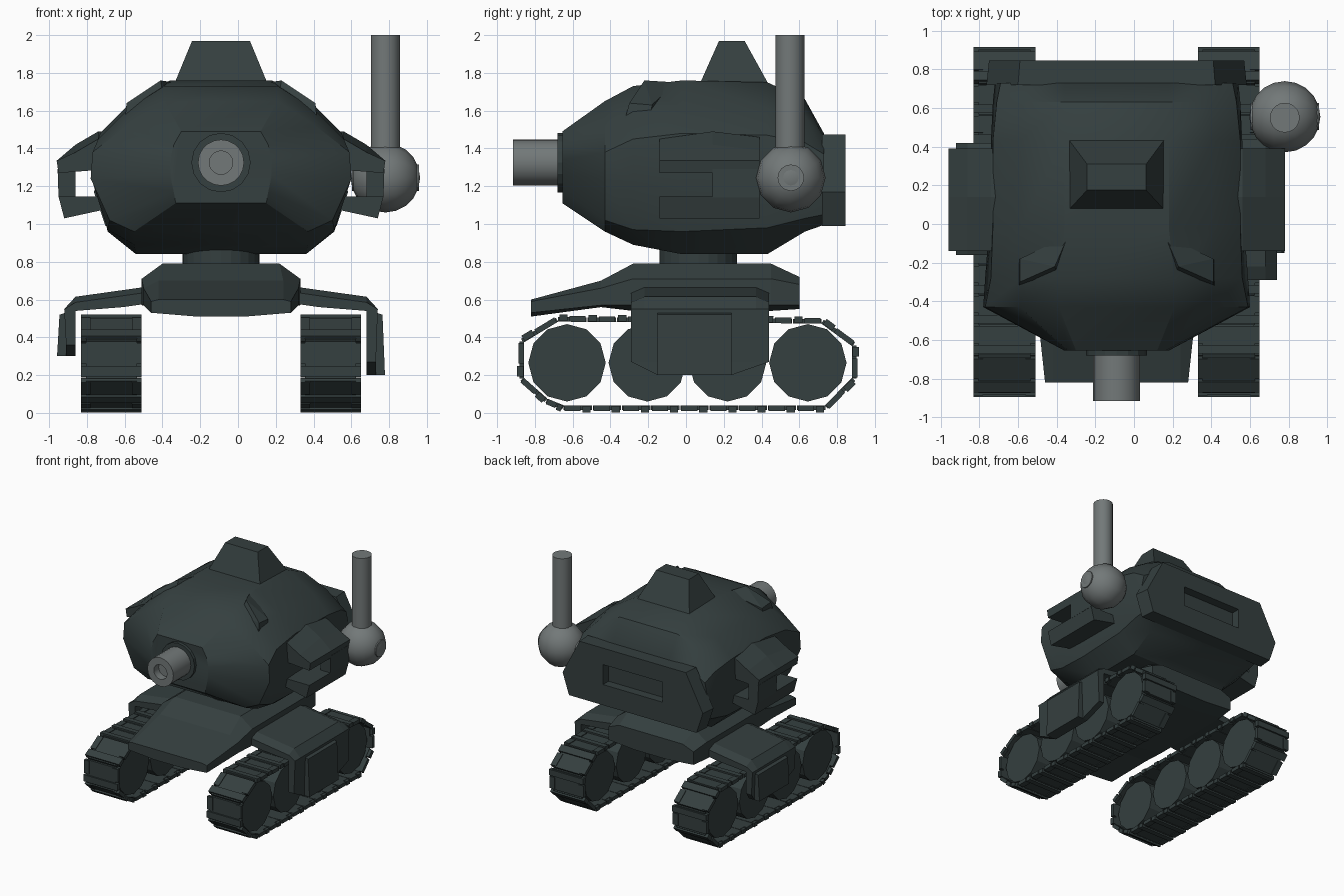
import bpy, bmesh, math
from mathutils import Vector, Matrix

if "Cube" in bpy.data.objects:
    bpy.data.objects.remove(bpy.data.objects["Cube"])

CX = -0.09  # symmetry plane of the vehicle

def material(name, col):
    m = bpy.data.materials.new(name)
    m.diffuse_color = (*col, 1)
    m.use_nodes = True
    m.node_tree.nodes["Principled BSDF"].inputs["Base Color"].default_value = m.diffuse_color
    return m

DARK = material("dark_armour", (0.035, 0.05, 0.05))
STEEL = material("steel", (0.17, 0.19, 0.19))

def finish(name, bm, mat=DARK):
    bmesh.ops.recalc_face_normals(bm, faces=bm.faces)
    me = bpy.data.meshes.new(name)
    bm.to_mesh(me)
    bm.free()
    me.materials.append(mat)
    ob = bpy.data.objects.new(name, me)
    bpy.context.collection.objects.link(ob)
    return ob

def skin(name, rings):
    """Join rings of equal point count and cap both ends."""
    bm = bmesh.new()
    vs = [[bm.verts.new(p) for p in r] for r in rings]
    n = len(vs[0])
    for a, b in zip(vs, vs[1:]):
        for i in range(n):
            j = (i + 1) % n
            bm.faces.new((a[i], a[j], b[j], b[i]))
    bm.faces.new(vs[0])
    bm.faces.new(vs[-1])
    return finish(name, bm)

def loft(name, sections):
    """Sections: (y, half profile top to bottom), mirrored about CX."""
    rings = []
    for y, half in sections:
        ring = [(CX + x, y, z) for x, z in half]
        ring += [(CX - x, y, z) for x, z in reversed(half)]
        rings.append(ring)
    return skin(name, rings)

def prism(name, side, pts, *steps, above=-1):
    """xz polygon run along y on one side; steps are (y, drop of points higher than above)."""
    return skin(name, [[(CX + side * x, y, z - dz * (z > above)) for x, z in pts]
                       for y, dz in steps])

def plate(name, side, pts, x0, x1):
    """yz polygon extruded along x on one side."""
    return skin(name, [[(CX + side * x, y, z) for y, z in pts] for x in (x0, x1)])

def hull(name, pts):
    bm = bmesh.new()
    for p in pts:
        bm.verts.new(p)
    bmesh.ops.convex_hull(bm, input=bm.verts)
    return finish(name, bm)

def cyl(name, loc, r, depth, axis, seg, mat=DARK):
    bm = bmesh.new()
    rot = {'X': Matrix.Rotation(math.pi / 2, 4, 'Y'),
           'Y': Matrix.Rotation(math.pi / 2, 4, 'X'), 'Z': Matrix()}[axis]
    bmesh.ops.create_cone(bm, cap_ends=True, segments=seg, radius1=r, radius2=r,
                          depth=depth, matrix=Matrix.Translation(loc) @ rot)
    return finish(name, bm, mat)

def cube(bm, loc, size, rot=Matrix()):
    m = Matrix.Translation(loc) @ rot @ Matrix.Diagonal((*size, 1))
    bmesh.ops.create_cube(bm, size=1, matrix=m)

# Turret body
body = loft("turret_body", [
    (-0.655, [(0.21, 1.49), (0.25, 1.42), (0.27, 1.34), (0.27, 1.26), (0.25, 1.17), (0.24, 1.11)]),
    (-0.43, [(0.30, 1.65), (0.50, 1.52), (0.68, 1.38), (0.69, 1.24), (0.59, 1.02), (0.46, 0.96)]),
    (-0.28, [(0.30, 1.73), (0.49, 1.61), (0.65, 1.45), (0.68, 1.22), (0.60, 0.97), (0.46, 0.89)]),
    (-0.02, [(0.27, 1.76), (0.50, 1.62), (0.64, 1.48), (0.66, 1.22), (0.60, 0.96), (0.45, 0.84)]),
    (0.43, [(0.27, 1.75), (0.50, 1.61), (0.64, 1.47), (0.65, 1.22), (0.60, 0.98), (0.45, 0.84)]),
    (0.63, [(0.27, 1.66), (0.48, 1.57), (0.62, 1.43), (0.64, 1.22), (0.60, 1.03), (0.45, 0.96)]),
    (0.73, [(0.27, 1.48), (0.46, 1.45), (0.60, 1.37), (0.63, 1.22), (0.59, 1.05), (0.45, 0.995)]),
])

# Rear plate with a rectangular recess
rear = loft("rear_plate", [(y, [(0.50 * k, 1.475), (0.66 * k, 1.17), (0.60 * k, 0.99)])
                           for y, k in ((0.72, 1.02), (0.845, 1.0))])
bm = bmesh.new()
cube(bm, (CX, 0.86, 1.25), (0.56, 0.18, 0.17))
cutter = finish("recess_cutter", bm)
cutter.hide_render = True
cutter.hide_viewport = True
mod = rear.modifiers.new("recess", 'BOOLEAN')
mod.operation = 'DIFFERENCE'
mod.object = cutter

# Top hatch
hull("top_hatch", [(CX + s * x, y, z) for s in (-1, 1) for x, y, z in
     ((0.25, 0.07, 1.735), (0.25, 0.44, 1.735), (0.153, 0.175, 1.97), (0.153, 0.31, 1.97))])

# Gun: collar and bored barrel
cyl("gun_collar", (CX, -0.655, 1.325), 0.157, 0.05, 'Y', 16)
bm = bmesh.new()
prof = [(0.122, -0.64), (0.122, -0.915), (0.062, -0.915), (0.062, -0.85), (0.0, -0.85)]
vs = [bm.verts.new((CX + r, y, 1.325)) for r, y in prof]
es = [bm.edges.new(p) for p in zip(vs, vs[1:])]
bmesh.ops.spin(bm, geom=vs + es, cent=(CX, 0, 1.325), axis=(0, 1, 0),
               angle=2 * math.pi, steps=20)
bmesh.ops.remove_doubles(bm, verts=bm.verts, dist=0.0005)
barrel = finish("gun_barrel", bm, STEEL)

# Ball-mounted mast on the right
bm = bmesh.new()
bmesh.ops.create_uvsphere(bm, u_segments=12, v_segments=10, radius=0.184,
    matrix=Matrix.Translation((0.78, 0.555, 1.245)) @ Matrix.Rotation(math.pi / 2, 4, 'Y'))
ball = finish("mast_ball", bm, STEEL)
cyl("ball_cap", (0.78, 0.555, 1.245), 0.07, 0.355, 'X', 16, STEEL)
mast = cyl("mast_tube", (0.78, 0.55, 1.69), 0.077, 0.62, 'Z', 20, STEEL)
for ob in (barrel, ball, mast, body):
    bpy.ops.object.select_all(action='DESELECT')
    ob.select_set(True)
    bpy.context.view_layer.objects.active = ob
    bpy.ops.object.shade_smooth_by_angle(angle=math.radians(30))

# Turret ring and chassis
cyl("turret_ring", (CX, 0.065, 0.83), 0.205, 0.12, 'Z', 24)
loft("chassis", [
    (-0.82, [(0.33, 0.60), (0.37, 0.59), (0.37, 0.53), (0.13, 0.51)]),
    (-0.45, [(0.33, 0.70), (0.41, 0.66), (0.41, 0.57), (0.13, 0.56)]),
    (-0.28, [(0.31, 0.79), (0.42, 0.71), (0.42, 0.57), (0.15, 0.54)]),
    (0.45, [(0.31, 0.79), (0.42, 0.71), (0.42, 0.57), (0.15, 0.54)]),
    (0.60, [(0.30, 0.72), (0.40, 0.68), (0.40, 0.57), (0.15, 0.55)]),
])

TRACK = [(-0.65, 0.028), (0.74, 0.028), (0.89, 0.18), (0.89, 0.36),
         (0.72, 0.485), (-0.68, 0.495), (-0.87, 0.38), (-0.87, 0.18), (-0.74, 0.065)]

for side, tag in ((-1, "left"), (1, "right")):
    # Hooded vents on the upper front
    hull(tag + "_vent", [(CX + side * x, y, z) for x, y, z in
         ((0.25, -0.06, 1.75), (0.50, -0.18, 1.63), (0.51, -0.19, 1.55), (0.51, -0.33, 1.53),
          (0.50, -0.30, 1.64), (0.32, -0.22, 1.76), (0.30, -0.27, 1.65))])

    # Side pod: two arms joined by an outer wall, slot open to the front
    prism(tag + "_pod_upper", side,
          [(0.58, 1.49), (0.65, 1.49), (0.77, 1.42), (0.87, 1.335), (0.86, 1.27), (0.60, 1.29)],
          (-0.14, 0.04), (0.14, 0), (0.39, 0.03), above=1.4)
    prism(tag + "_pod_lower", side,
          [(0.60, 1.145), (0.86, 1.145), (0.83, 1.03), (0.60, 1.08)],
          (-0.14, 0), (0.39, 0))
    prism(tag + "_pod_wall", side,
          [(0.77, 1.29), (0.865, 1.29), (0.86, 1.14), (0.77, 1.14)], (0.14, 0), (0.39, 0))

    # Fender arm, skirt and outer panel (the left one is shorter)
    y0, y1, zb = (-0.29, 0.44, 0.27) if side > 0 else (-0.16, 0.42, 0.36)
    p0, p1, pz = (-0.15, 0.24, 0.20) if side > 0 else (-0.02, 0.38, 0.30)
    prism(tag + "_fender", side, [(0.38, 0.67), (0.52, 0.65), (0.77, 0.615), (0.83, 0.55),
          (0.82, zb), (0.77, zb), (0.77, 0.54), (0.52, 0.56), (0.38, 0.58)],
          (y0, 0.03), (y0 + 0.07, 0), (y1 - 0.07, 0), (y1, 0.03), above=0.6)
    plate(tag + "_fender_skirt", side, [(y0, zb), (p0, pz), (p1, pz), (y1, zb), (y1, zb + 0.05),
          (y0, zb + 0.05)], 0.77, 0.82)
    prism(tag + "_fender_panel", side, [(0.79, 0.54), (0.855, 0.52), (0.868, pz), (0.78, pz)],
          (p0, 0), (p1, 0))

    # Road wheels
    tx = CX + side * 0.58
    for i, y in enumerate((-0.63, -0.205, 0.22, 0.645)):
        cyl(f"{tag}_wheel_{i + 1}", (tx, y, 0.265), 0.205, 0.26, 'X', 12)

    # Track links laid along the path
    bm = bmesh.new()
    for a, b in zip(TRACK, TRACK[1:] + TRACK[:1]):
        a, b = Vector((0, *a)), Vector((0, *b))
        d = b - a
        n = max(1, round(d.length / 0.15))
        step = d.length / n
        rot = Matrix.Rotation(math.atan2(d.z, d.y), 4, 'X')
        out = Vector((0, d.z, -d.y)).normalized()
        for i in range(n):
            c = a + d * ((i + 0.5) / n) + Vector((tx, 0, 0))
            cube(bm, c, (0.27, step * 0.97, 0.024), rot)
            e = c + d.normalized() * step * 0.3
            cube(bm, e + out * 0.008, (0.32, step * 0.28, 0.034), rot)
            for s in (-1, 1):
                k = c + Vector((s * 0.135, 0, 0)) - d.normalized() * step * 0.18
                cube(bm, k + out * 0.003, (0.05, step * 0.55, 0.03), rot)
    finish(tag + "_track", bm)
